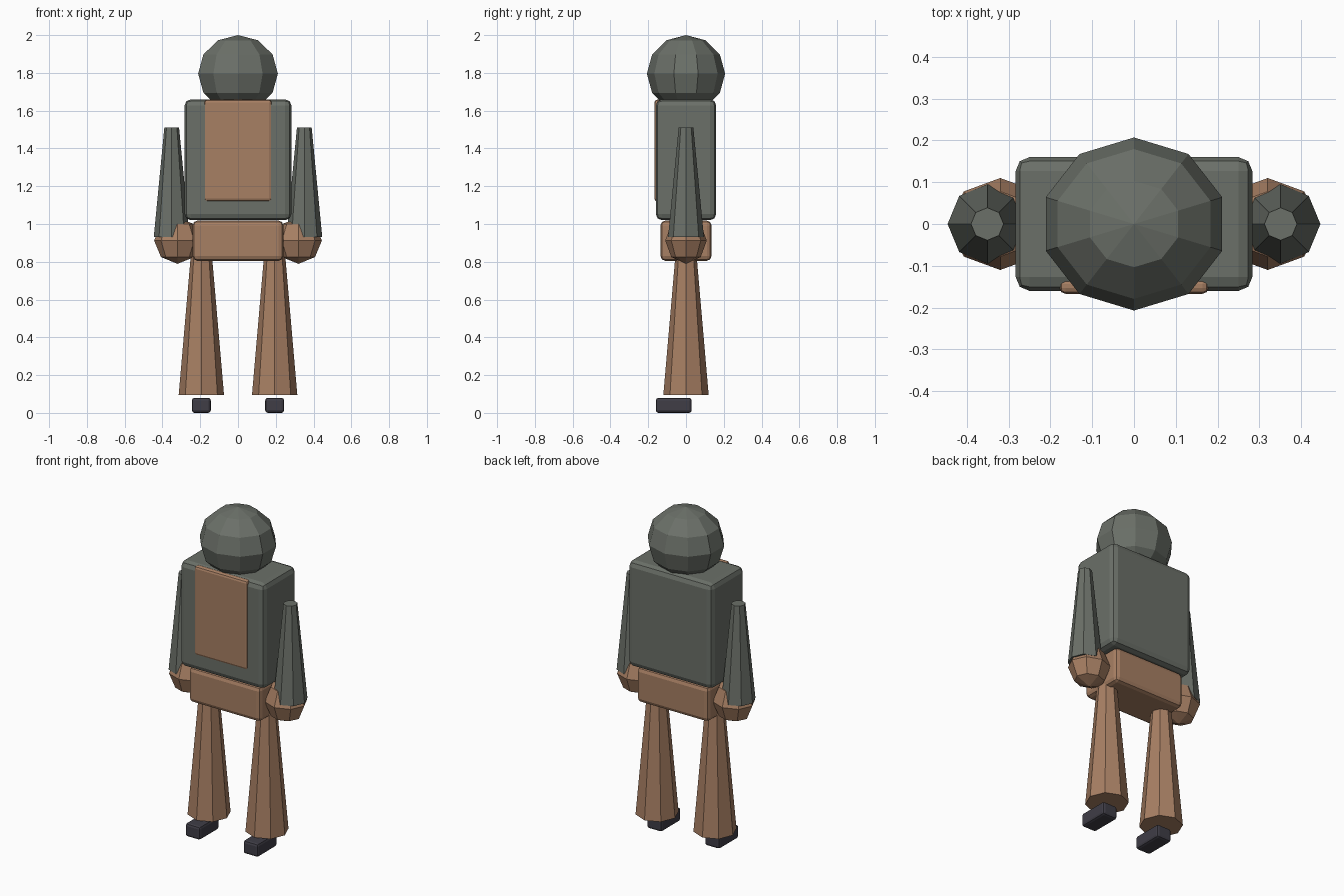
import bpy
import bmesh
from mathutils import Matrix, Vector

default_cube = bpy.data.objects.get("Cube")
if default_cube:
    bpy.data.objects.remove(default_cube, do_unlink=True)


def material(name, rgb):
    mat = bpy.data.materials.new(name)
    mat.use_nodes = True
    colour = (*rgb, 1.0)
    mat.diffuse_color = colour
    mat.node_tree.nodes["Principled BSDF"].inputs["Base Color"].default_value = colour
    return mat


grey = material("grey", (0.147, 0.162, 0.14))
brown = material("brown", (0.39, 0.214, 0.126))
charcoal = material("charcoal", (0.05, 0.047, 0.062))


def finish(name, bm, mat):
    mesh = bpy.data.meshes.new(name)
    bm.to_mesh(mesh)
    bm.free()
    mesh.materials.append(mat)
    obj = bpy.data.objects.new(name, mesh)
    bpy.context.collection.objects.link(obj)
    return obj


def box(name, low, high, bevel, mat):
    """Box between two corners with rounded edges."""
    low, high = Vector(low), Vector(high)
    bm = bmesh.new()
    place = Matrix.Translation((low + high) / 2) @ Matrix.Diagonal((*(high - low), 1))
    bmesh.ops.create_cube(bm, size=1, matrix=place)
    obj = finish(name, bm, mat)
    mod = obj.modifiers.new("rounded_edges", "BEVEL")
    mod.width = bevel
    mod.segments = 2
    return obj


def ball(name, centre, radii, segments, rings, mat):
    bm = bmesh.new()
    place = Matrix.Translation(centre) @ Matrix.Diagonal((*radii, 1))
    bmesh.ops.create_uvsphere(bm, u_segments=segments, v_segments=rings,
                              radius=1, matrix=place)
    return finish(name, bm, mat)


def taper(name, x, bottom, top, r_bottom, r_top, mat):
    """Upright eight-sided tapered limb."""
    bm = bmesh.new()
    bmesh.ops.create_cone(bm, cap_ends=True, segments=8, radius1=r_bottom,
                          radius2=r_top, depth=top - bottom,
                          matrix=Matrix.Translation((x, 0, (bottom + top) / 2)))
    return finish(name, bm, mat)


# Head and trunk
ball("head", (0, 0, 1.796), (0.222, 0.207, 0.204), 10, 6, grey)
box("torso", (-0.283, -0.16, 1.02), (0.283, 0.16, 1.66), 0.033, grey)
box("chest_panel", (-0.178, -0.167, 1.12), (0.178, -0.13, 1.658), 0.014, brown)
box("pelvis", (-0.24, -0.135, 0.805), (0.24, 0.135, 1.018), 0.025, brown)

# Limbs on both sides
for side, s in (("left", 1), ("right", -1)):
    taper(side + "_arm", s * 0.351, 0.93, 1.51, 0.095, 0.039, grey)
    ball(side + "_hand", (s * 0.32, 0, 0.912), (0.124, 0.11, 0.123), 8, 4, brown)
    taper(side + "_leg", s * 0.194, 0.095, 0.88, 0.12, 0.052, brown)
    x = s * 0.194
    box(side + "_foot", (x - 0.05, -0.16, 0), (x + 0.05, 0.03, 0.08), 0.014, charcoal)
